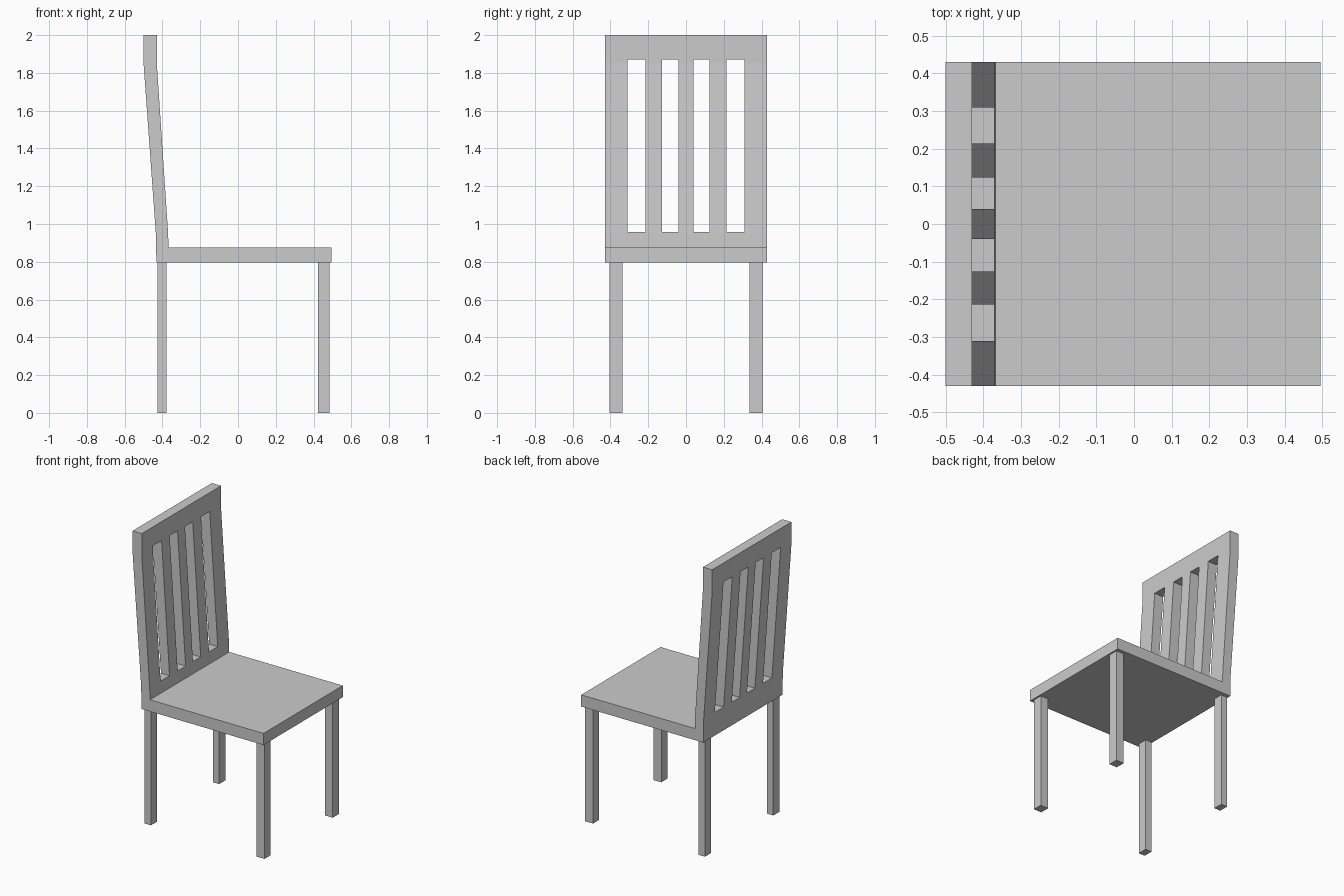
import bpy, bmesh

if "Cube" in bpy.data.objects:
    bpy.data.objects.remove(bpy.data.objects["Cube"])


def add_mesh(name, bm):
    bmesh.ops.recalc_face_normals(bm, faces=bm.faces)
    mesh = bpy.data.meshes.new(name)
    bm.to_mesh(mesh)
    bm.free()
    obj = bpy.data.objects.new(name, mesh)
    bpy.context.collection.objects.link(obj)
    return obj


def box(name, x0, x1, y0, y1, z0, z1):
    bm = bmesh.new()
    bmesh.ops.create_cube(bm, size=1)
    for v in bm.verts:
        v.co = (x1 if v.co.x > 0 else x0,
                y1 if v.co.y > 0 else y0,
                z1 if v.co.z > 0 else z0)
    return add_mesh(name, bm)


def extrude_profile(name, points, half_width):
    bm = bmesh.new()
    face = bm.faces.new([bm.verts.new((x, -half_width, z)) for x, z in points])
    new = bmesh.ops.extrude_face_region(bm, geom=[face])["geom"]
    verts = [g for g in new if isinstance(g, bmesh.types.BMVert)]
    bmesh.ops.translate(bm, verts=verts, vec=(0, 2 * half_width, 0))
    return add_mesh(name, bm)


# Seat and leaning back share one side profile
body = extrude_profile("seat_and_back", [
    (-0.432, 0.795), (0.495, 0.795), (0.495, 0.875), (-0.368, 0.875),
    (-0.37, 0.95), (-0.43, 1.85), (-0.43, 2.0),
    (-0.5, 2.0), (-0.5, 1.85), (-0.435, 0.95)], 0.43)

# Four slots cut through the back
for y0, y1 in [(-0.311, -0.214), (-0.126, -0.04), (0.04, 0.124), (0.214, 0.309)]:
    cutter = box("slot_cutter", -0.7, -0.2, y0, y1, 0.957, 1.87)
    cutter.hide_render = True
    mod = body.modifiers.new("slot", 'BOOLEAN')
    mod.operation = 'DIFFERENCE'
    mod.solver = 'EXACT'
    mod.object = cutter
    bpy.context.view_layer.objects.active = body
    bpy.ops.object.modifier_apply(modifier=mod.name)
    bpy.data.objects.remove(cutter)

# Legs, mirrored left and right
for side, (y0, y1) in {"left": (-0.404, -0.337), "right": (0.337, 0.404)}.items():
    box("front_leg_" + side, 0.424, 0.484, y0, y1, 0, 0.795)
    box("back_leg_" + side, -0.427, -0.379, y0, y1, 0, 0.795)
